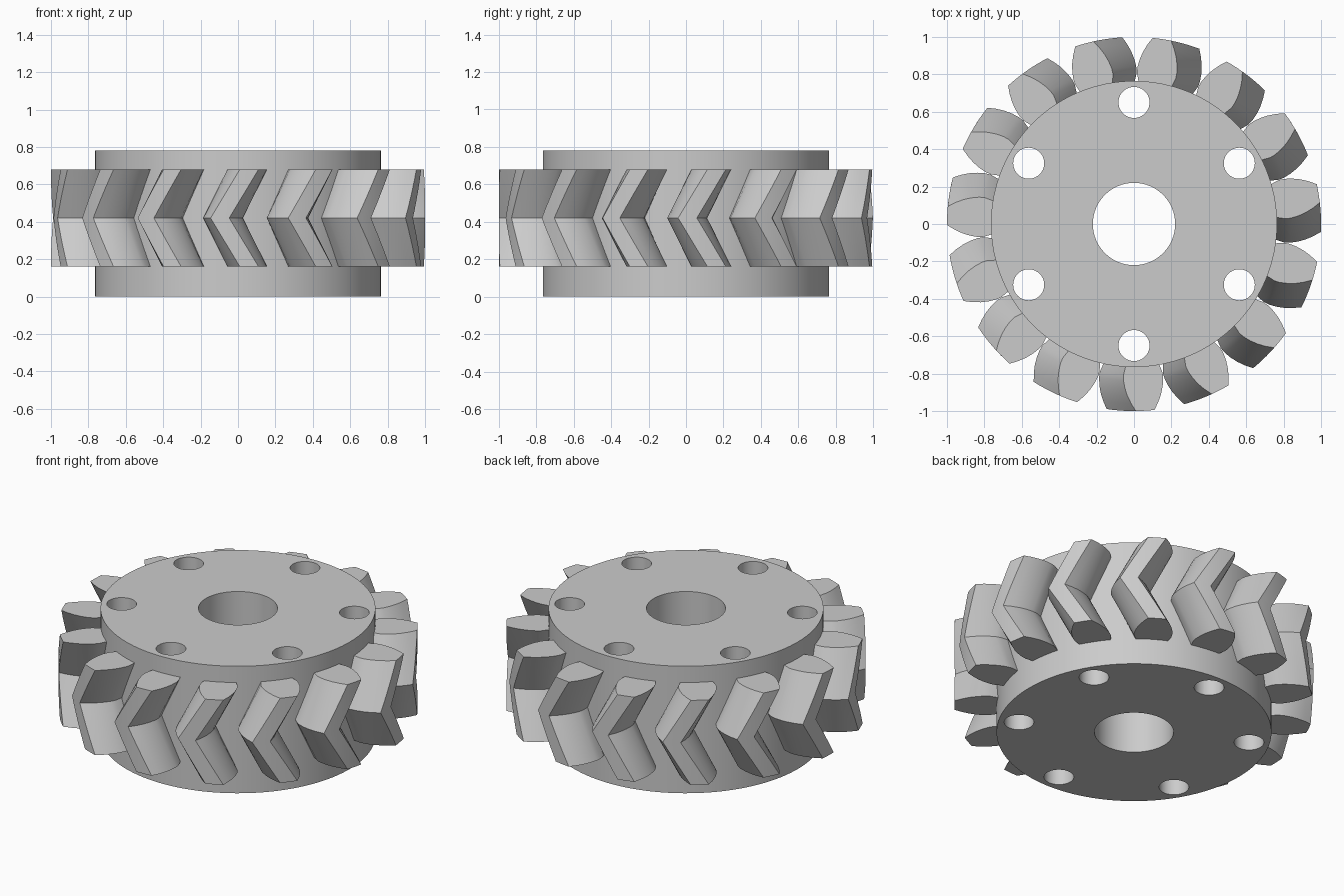
import bpy, bmesh
from math import sin, cos, tau, radians

cube = bpy.data.objects.get("Cube")
if cube:
    bpy.data.objects.remove(cube, do_unlink=True)

steel = bpy.data.materials.new("grey_metal")
steel.use_nodes = True
GREY = (0.6, 0.6, 0.6, 1)
steel.diffuse_color = GREY
steel.node_tree.nodes["Principled BSDF"].inputs["Base Color"].default_value = GREY

HEIGHT = 0.78
TEETH = 15
Z_LOW, Z_MID, Z_HIGH = 0.16, 0.42, 0.68
TWIST = 0.157           # angle the tooth sweeps over each half
STEPS = 5               # slices per half
START = -tau / 4 + 0.06  # angle of the first tooth on its end face


def cylinder(name, radius, depth, x=0, y=0, sides=64):
    bpy.ops.mesh.primitive_cylinder_add(vertices=sides, radius=radius, depth=depth,
                                        location=(x, y, HEIGHT / 2))
    obj = bpy.context.object
    obj.name = name
    return obj


def finish(obj, angle=30):
    obj.data.materials.clear()
    obj.data.materials.append(steel)
    bpy.ops.object.select_all(action='DESELECT')
    obj.select_set(True)
    bpy.context.view_layer.objects.active = obj
    bpy.ops.object.shade_smooth_by_angle(angle=radians(angle))


# Hub drum with a central bore and a ring of six bolt holes
hub = cylinder("hub_drum", 0.765, HEIGHT, sides=128)
cutters = [cylinder("bore_cutter", 0.22, 2)]
for i in range(6):
    a = tau / 12 + i * tau / 6
    cutters.append(cylinder("bolt_hole_cutter", 0.083, 2, 0.65 * cos(a), 0.65 * sin(a), 40))
bpy.context.view_layer.objects.active = hub
for cutter in cutters:
    cutter.hide_render = True
    mod = hub.modifiers.new("hole", 'BOOLEAN')
    mod.operation = 'DIFFERENCE'
    mod.solver = 'EXACT'
    mod.object = cutter
    bpy.ops.object.modifier_apply(modifier=mod.name)
    bpy.data.objects.remove(cutter, do_unlink=True)
finish(hub)

# Tooth cross-section: (radius, half width in radians), root to tip
flank = [(0.74, 0.112), (0.77, 0.12), (0.81, 0.13), (0.84, 0.127),
         (0.88, 0.115), (0.92, 0.098), (0.96, 0.076), (1.0, 0.05)]
section = [(r, -w) for r, w in flank] + [(1.0, -0.017), (1.0, 0.017)]
section += [(r, w) for r, w in reversed(flank)]

# Herringbone teeth: the section is swept up, twisting one way and then back
bm = bmesh.new()
for t in range(TEETH):
    rings = []
    for s in range(2 * STEPS + 1):
        z = Z_LOW + (Z_HIGH - Z_LOW) * s / (2 * STEPS)
        turn = START + t * tau / TEETH - TWIST * (1 - abs(z - Z_MID) / (Z_HIGH - Z_MID))
        rings.append([bm.verts.new((r * cos(a + turn), r * sin(a + turn), z))
                      for r, a in section])
    n = len(section)
    for low, high in zip(rings, rings[1:]):
        for k in range(n):
            j = (k + 1) % n
            bm.faces.new((low[k], low[j], high[j], high[k]))
    bm.faces.new(rings[0][::-1])
    bm.faces.new(rings[-1])
bmesh.ops.recalc_face_normals(bm, faces=bm.faces)
mesh = bpy.data.meshes.new("herringbone_teeth")
bm.to_mesh(mesh)
bm.free()
teeth = bpy.data.objects.new("herringbone_teeth", mesh)
bpy.context.collection.objects.link(teeth)
finish(teeth, 25)
